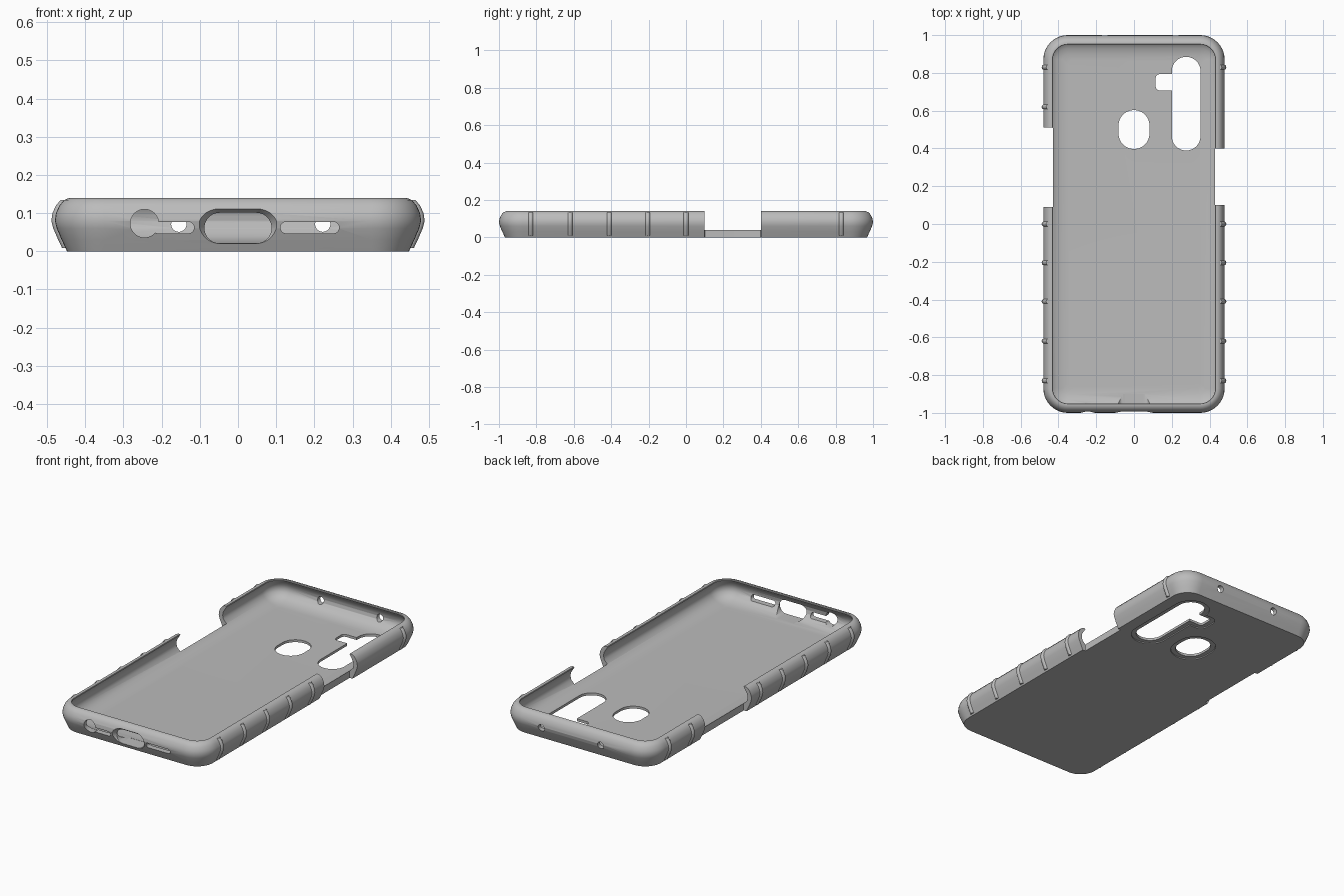
import bpy, bmesh, math

if "Cube" in bpy.data.objects:
    bpy.data.objects.remove(bpy.data.objects["Cube"])

grey = bpy.data.materials.new("case grey")
grey.diffuse_color = (0.5, 0.5, 0.5, 1)
grey.use_nodes = True
grey.node_tree.nodes["Principled BSDF"].inputs["Base Color"].default_value = grey.diffuse_color


def rounded_rect(hx, hy, r, n=10):
    """Counter-clockwise outline of a rounded rectangle."""
    r = min(r, hx * 0.999, hy * 0.999)
    pts = []
    for k, (sx, sy) in enumerate([(1, 1), (-1, 1), (-1, -1), (1, -1)]):
        for i in range(n + 1):
            a = math.pi / 2 * (k + i / n)
            pts.append((sx * (hx - r) + r * math.cos(a), sy * (hy - r) + r * math.sin(a)))
    return pts


def loft(name, rings):
    """Closed solid through rings of equal point count."""
    bm = bmesh.new()
    vs = [[bm.verts.new(p) for p in ring] for ring in rings]
    n = len(rings[0])
    for a, b in zip(vs, vs[1:]):
        for i in range(n):
            j = (i + 1) % n
            bm.faces.new((a[i], a[j], b[j], b[i]))
    bm.faces.new(list(reversed(vs[0])))
    bm.faces.new(vs[-1])
    bmesh.ops.recalc_face_normals(bm, faces=bm.faces)
    me = bpy.data.meshes.new(name)
    bm.to_mesh(me)
    bm.free()
    ob = bpy.data.objects.new(name, me)
    bpy.context.collection.objects.link(ob)
    me.materials.append(grey)
    return ob


def activate(ob):
    bpy.ops.object.select_all(action='DESELECT')
    ob.select_set(True)
    bpy.context.view_layer.objects.active = ob


def cut(u, v, hu, hv, r, axis, sections):
    """Cut a rounded hole through the case; sections are (position, growth)."""
    rings = []
    for pos, g in sections:
        pts = rounded_rect(hu + g, hv + g, r + g)
        rings.append([(u + a, v + b, pos) if axis == 'Z' else (u + a, pos, v + b) for a, b in pts])
    tool = loft("cutter", rings)
    tool.hide_render = True
    activate(case)
    m = case.modifiers.new("cut", 'BOOLEAN')
    m.operation, m.solver, m.object = 'DIFFERENCE', 'EXACT', tool
    bpy.ops.object.modifier_apply(modifier=m.name)
    bpy.data.objects.remove(tool)


# Case shell: (inset, height) up the outside, over the lip, down to the floor
outer = [(.032, 0), (.018, .03), (.005, .06), (0, .08), (.003, .1), (.012, .12),
         (.024, .134), (.038, .14)]
inner = [(.048, .14), (.05, .136), (.04, .12), (.028, .1), (.025, .08), (.03, .06),
         (.05, .04), (.07, .03), (.1, .022), (.13, .02)]
case = loft("phone_case", [
    [(x, y, z) for x, y in rounded_rect(.48 - d, 1 - d, max(.13 - d, .03))]
    for d, z in outer + inner])

# Side button openings
cut(-.63, .30, .2, .21, .001, 'Z', [(-.1, 0), (.3, 0)])
cut(.63, .25, .2, .15, .001, 'Z', [(-.1, 0), (.3, 0)])

# Fingerprint, camera and flash openings with a stepped rim underneath
rim = [(-.1, .03), (.006, .026), (.006, 0), (.2, 0)]
cut(0, .5, .082, .103, .082, 'Z', rim)
cut(.276, .637, .076, .248, .076, 'Z', rim)
cut(.18, .75, .065, .043, .02, 'Z', rim)

# Charging port with flared mouth
cut(0, .061, .088, .04, .04, 'Y', [(-1.1, .016), (-1.0, .016), (-.977, 0), (-.9, 0)])

# Headphone hole, speaker slots, and small holes in the far end
front = [(-1.1, 0), (-.9, 0)]
cut(-.245, .073, .037, .037, .037, 'Y', front)
cut(-.17, .062, .055, .015, .015, 'Y', front)
cut(.188, .062, .077, .015, .015, 'Y', front)
for x in (-.155, .222):
    cut(x, .071, .02, .02, .02, 'Y', [(.9, 0), (1.1, 0)])

activate(case)
bpy.ops.object.shade_smooth_by_angle(angle=math.radians(32))

# Grip ribs hugging the outer wall profile
path = [(.028, .009)] + outer[1:7]
for side, ys in ((1, (-.83, -.62, -.41, -.205, 0, .83)),
                 (-1, (-.83, -.62, -.41, -.205, 0, .62, .83))):
    for y in ys:
        rings = []
        for d, z in path:
            x = side * (.48 - d - .003)
            rings.append([(x + .012 * math.cos(t * math.pi / 6),
                           y + .013 * math.sin(t * math.pi / 6), z) for t in range(12)])
        rib = loft("grip_rib", rings)
        activate(rib)
        bpy.ops.object.shade_smooth_by_angle(angle=math.radians(40))
